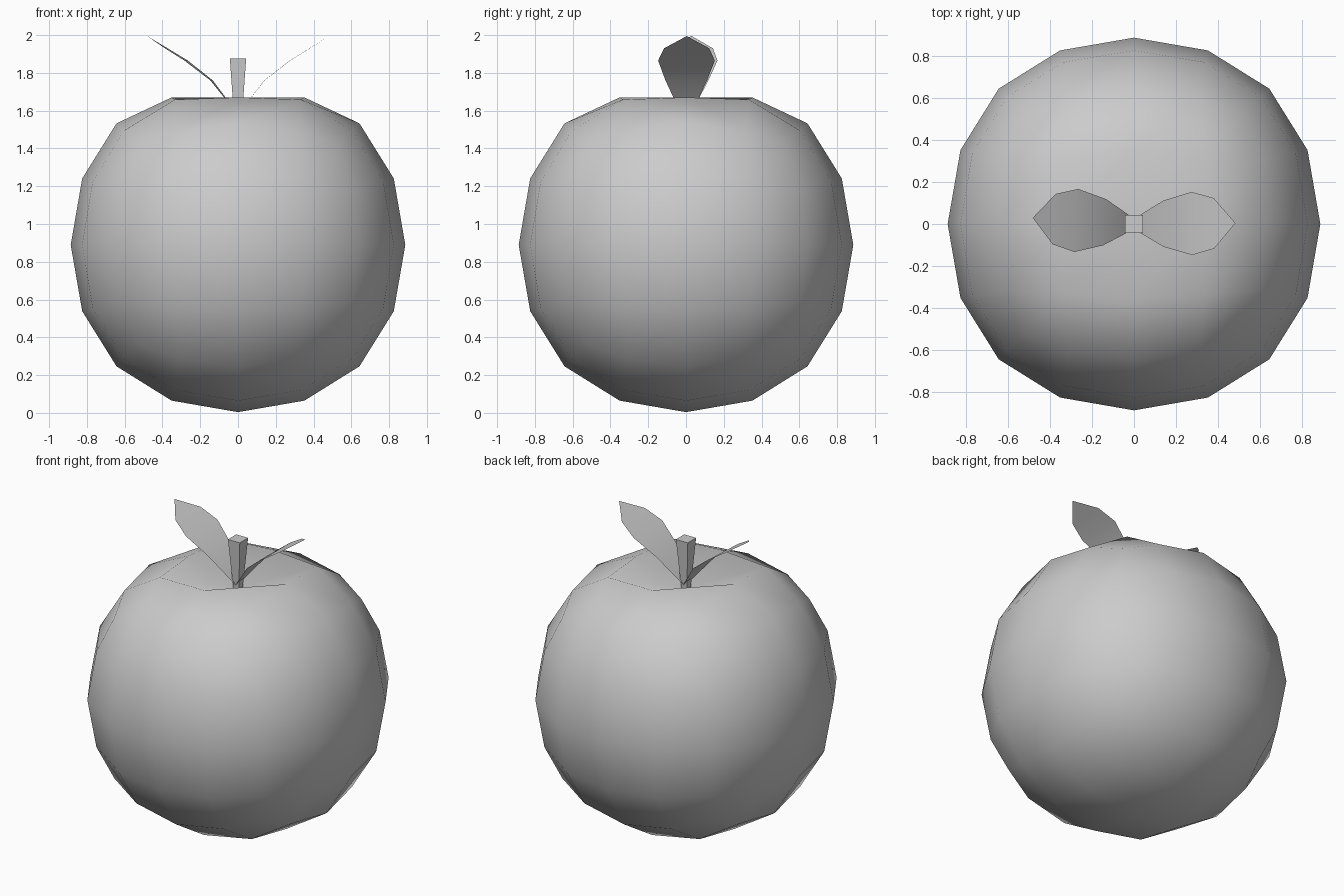
import bpy, math

if "Cube" in bpy.data.objects:
    bpy.data.objects.remove(bpy.data.objects["Cube"])


def make_mesh(name, verts, faces, smooth=False):
    me = bpy.data.meshes.new(name)
    me.from_pydata(verts, [], faces)
    me.update()
    for p in me.polygons:
        p.use_smooth = smooth
    ob = bpy.data.objects.new(name, me)
    bpy.context.collection.objects.link(ob)
    return ob


# Fruit body: cube rounded by two levels of subdivision
bpy.ops.mesh.primitive_cube_add(size=2.11, location=(0, 0, 0))
body = bpy.context.object
body.name = "fruit_body"
sub = body.modifiers.new("round", 'SUBSURF')
sub.levels = sub.render_levels = 2
bpy.ops.object.modifier_apply(modifier=sub.name)

# Stand it on the ground, flatten the top rim and sink the centre
low = min(v.co.z for v in body.data.vertices)
for v in body.data.vertices:
    v.co.z += 0.004 - low
    if v.co.z > 1.6:
        v.co.z = 1.55 if math.hypot(v.co.x, v.co.y) < 0.1 else min(v.co.z, 1.67)
for p in body.data.polygons:
    p.use_smooth = True

# Stem: square post widening upward
stem = [(sx * r, sy * r, z) for r, z in ((0.02, 1.55), (0.043, 1.875))
        for sx, sy in ((-1, -1), (1, -1), (1, 1), (-1, 1))]
sides = [(i, (i + 1) % 4, 4 + (i + 1) % 4, 4 + i) for i in range(4)]
make_mesh("stem", stem, sides + [(3, 2, 1, 0), (4, 5, 6, 7)])

# Leaves: (distance out, height, half width) rows ending in a tip
ROWS = [(0.0, 1.58, 0.025), (0.14, 1.76, 0.11), (0.275, 1.865, 0.15),
        (0.38, 1.93, 0.12)]
TIP = (0.482, 0, 1.995)


def leaf(name, angle):
    verts = []
    for x, z, w in ROWS:
        verts += [(x, -w, z), (x, w, z)]
    verts.append(TIP)
    faces = [(2 * i, 2 * i + 2, 2 * i + 3, 2 * i + 1) for i in range(3)]
    faces.append((6, 8, 7))
    ob = make_mesh(name, verts, faces, True)
    ob.rotation_euler.z = math.radians(angle)


leaf("leaf_right", 0.5)
leaf("leaf_left", 176.5)
